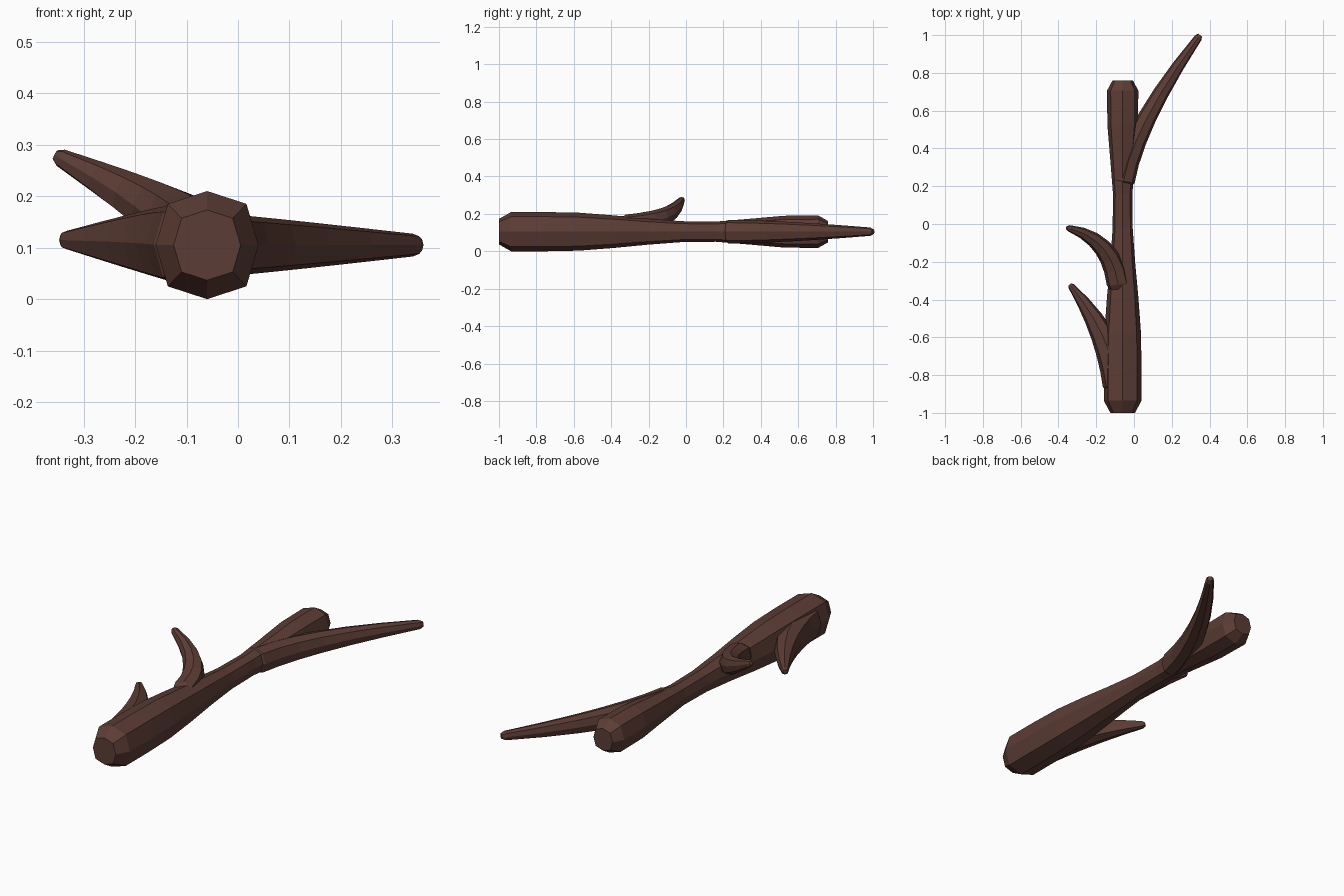
import bpy, bmesh, math
from mathutils import Vector

default_cube = bpy.data.objects.get("Cube")
if default_cube:
    bpy.data.objects.remove(default_cube)

# Bark colour
bark = bpy.data.materials.new("dark_brown_bark")
bark.use_nodes = True
colour = (0.107, 0.046, 0.035, 1)
bark.diffuse_color = colour
bark.node_tree.nodes["Principled BSDF"].inputs["Base Color"].default_value = colour

SIDES = 8
UP = Vector((0, 0, 1))
BLUNT = 0.65    # size of the flat end compared with the limb
TALL = 1.05     # height compared with width


def limb(name, root, bend, tip, thickness, steps):
    """Sweep an octagon along a bending path, with bevelled flat ends."""
    root, bend, tip = Vector(root), Vector(bend), Vector(tip)
    length = (tip - root).length
    first_bevel = BLUNT * thickness(root, 0) / length
    last_bevel = BLUNT * thickness(tip, 1) / length
    inner = [first_bevel + (1 - first_bevel - last_bevel) * i / steps
             for i in range(steps + 1)]

    bm = bmesh.new()
    rings = []
    for t in [0, *inner, 1]:
        centre = root.lerp(bend, t).lerp(bend.lerp(tip, t), t)
        tangent = (bend - root).lerp(tip - bend, t).normalized()
        side = tangent.cross(UP).normalized()
        top = side.cross(tangent) * TALL
        radius = thickness(centre, t) * (BLUNT if t in (0, 1) else 1)
        ring = []
        for k in range(SIDES):
            angle = math.tau * k / SIDES
            corner = 1.08 if k % 2 else 1    # slightly square section
            offset = side * math.cos(angle) + top * math.sin(angle)
            ring.append(bm.verts.new(centre + offset * radius * corner))
        rings.append(ring)

    for a, b in zip(rings, rings[1:]):
        for k in range(SIDES):
            n = (k + 1) % SIDES
            bm.faces.new((a[k], a[n], b[n], b[k]))
    bm.faces.new(rings[0])
    bm.faces.new(rings[-1])
    bmesh.ops.recalc_face_normals(bm, faces=bm.faces)

    mesh = bpy.data.meshes.new(name)
    bm.to_mesh(mesh)
    bm.free()
    mesh.materials.append(bark)
    bpy.context.collection.objects.link(bpy.data.objects.new(name, mesh))


def stem_thickness(point, t):
    """Narrow waist that swells smoothly towards both ends."""
    away = point.y - 0.1
    reach, swell = (0.5, 0.033) if away > 0 else (0.8, 0.05)
    s = min(abs(away) / reach, 1)
    return 0.05 + swell * s * s * (3 - 2 * s)


def taper(base, end):
    """Stay thick near the root, then thin out towards the tip."""
    return lambda point, t: base + (end - base) * t * t


# Main stem, running from front to back
limb("main_stem", (-0.06, -1, 0.105), (-0.06, -0.12, 0.105), (-0.06, 0.76, 0.105),
     stem_thickness, steps=9)

# Long level fork at the back, leaning to the left
limb("back_fork", (-0.06, 0.2, 0.105), (-0.02, 0.5, 0.105), (0.35, 1, 0.105),
     taper(0.06, 0.02), steps=6)

# Level twig near the front
limb("front_twig", (-0.08, -0.9, 0.105), (-0.11, -0.6, 0.11), (-0.34, -0.32, 0.115),
     taper(0.08, 0.015), steps=6)

# Rising twig near the middle
limb("middle_twig", (-0.08, -0.36, 0.13), (-0.1, -0.08, 0.15), (-0.355, -0.02, 0.28),
     taper(0.06, 0.015), steps=6)
